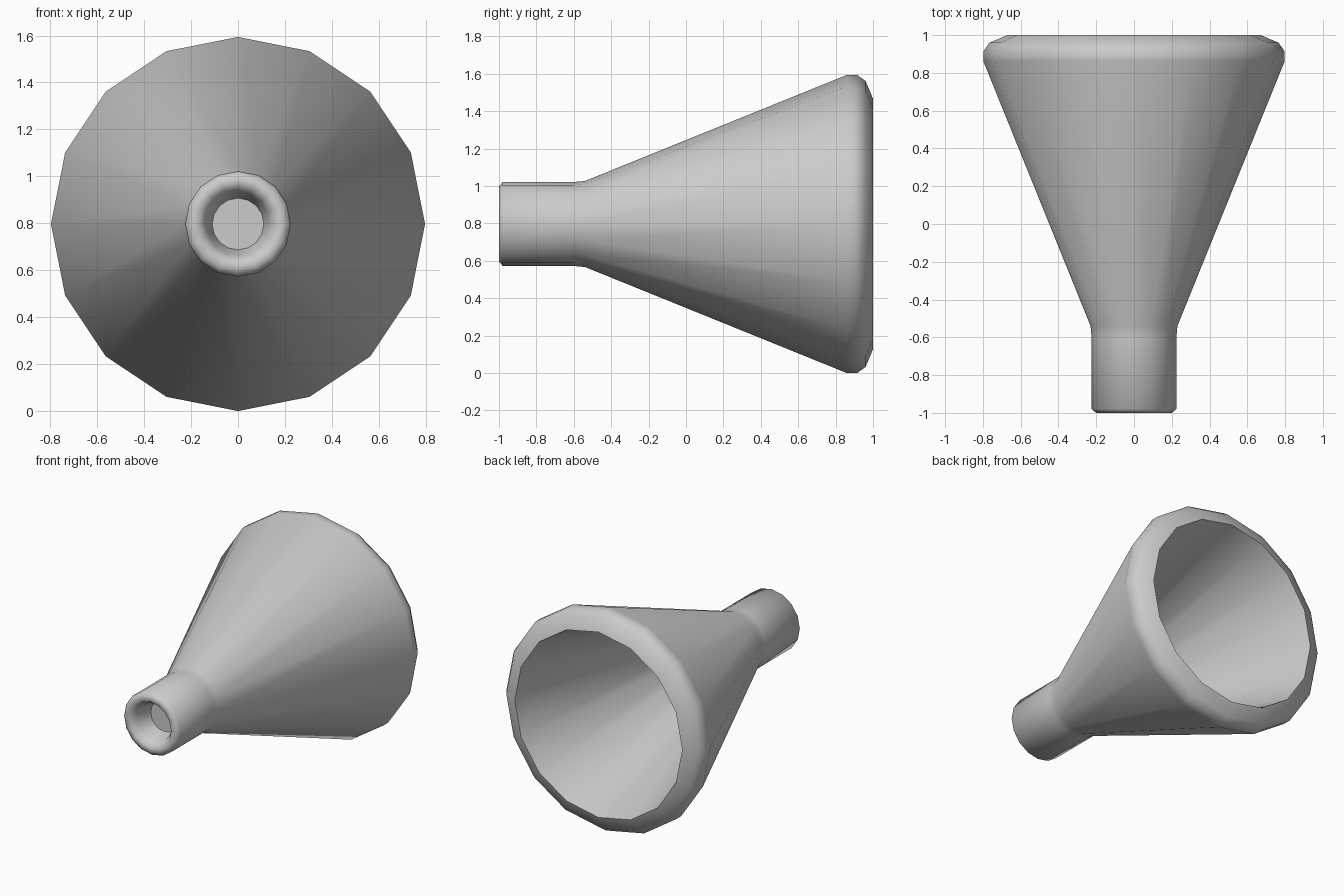
import bpy, bmesh, math

if "Cube" in bpy.data.objects:
    bpy.data.objects.remove(bpy.data.objects["Cube"])

SIDES = 16
CENTRE_Z = 0.797


def lathe(name, profile):
    """Revolve (radius, y) points round the y axis and cap both ends."""
    bm = bmesh.new()
    rings = []
    for r, y in profile:
        ring = []
        for i in range(SIDES):
            a = 2 * math.pi * i / SIDES
            ring.append(bm.verts.new((r * math.cos(a), y, CENTRE_Z + r * math.sin(a))))
        rings.append(ring)
    for a, b in zip(rings, rings[1:]):
        for i in range(SIDES):
            j = (i + 1) % SIDES
            bm.faces.new((a[i], a[j], b[j], b[i]))
    bm.faces.new(rings[0])
    bm.faces.new(rings[-1])
    bmesh.ops.recalc_face_normals(bm, faces=bm.faces)
    mesh = bpy.data.meshes.new(name)
    bm.to_mesh(mesh)
    bm.free()
    ob = bpy.data.objects.new(name, mesh)
    bpy.context.collection.objects.link(ob)
    bpy.ops.object.select_all(action='DESELECT')
    ob.select_set(True)
    bpy.context.view_layer.objects.active = ob
    bpy.ops.object.shade_smooth_by_angle(angle=math.radians(60))
    return ob


# Horn: mouth recess, neck, flare, rounded rim, then the hollow bell down to its floor
lathe("horn_body", [
    (0.11, -0.84), (0.135, -0.95), (0.165, -1.0), (0.20, -1.0),
    (0.2245, -0.98), (0.2245, -0.60), (0.23, -0.54),
    (0.797, 0.86), (0.797, 0.915), (0.765, 0.96), (0.67, 1.0),
    (0.655, 0.95), (0.21, -0.54), (0.21, -0.77),
])
